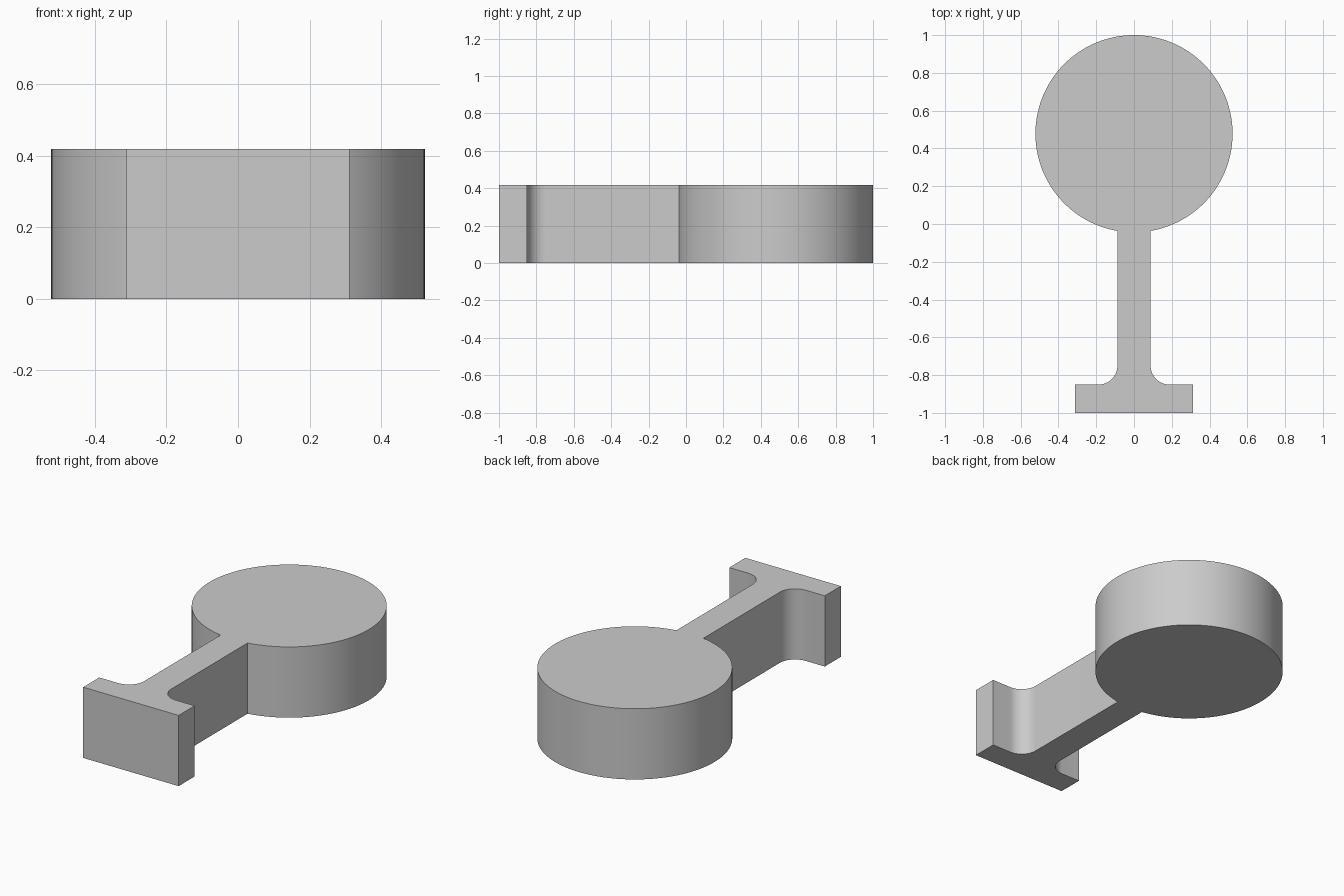
import bpy
import bmesh
from math import asin, cos, sin, pi

cube = bpy.data.objects.get("Cube")
if cube:
    bpy.data.objects.remove(cube, do_unlink=True)

HEIGHT = 0.418
RADIUS = 0.522            # round head
HEAD_Y = 1 - RADIUS
STEM = 0.088              # half width of the stem
FOOT = 0.312              # half width of the foot
FOOT_Y = -0.85            # inner face of the foot
FILLET = 0.1


def arc(cx, cy, r, start, end, steps):
    """Points along an arc, both ends included."""
    angles = [start + (end - start) * i / steps for i in range(steps + 1)]
    return [(cx + r * cos(a), cy + r * sin(a)) for a in angles]


# Right-hand half of the outline: foot, fillet, stem, then half the head
half = [(FOOT, -1), (FOOT, FOOT_Y)]
half += arc(STEM + FILLET, FOOT_Y + FILLET, FILLET, 1.5 * pi, pi, 16)
half += arc(0, HEAD_Y, RADIUS, asin(STEM / RADIUS) - pi / 2, pi / 2, 64)
outline = half + [(-x, y) for x, y in reversed(half[:-1])]

# Extrude the outline into a solid
bm = bmesh.new()
base = bm.faces.new([bm.verts.new((x, y, 0)) for x, y in outline])
top = bmesh.ops.extrude_face_region(bm, geom=[base], use_keep_orig=True)
bmesh.ops.translate(bm, vec=(0, 0, HEIGHT),
                    verts=[v for v in top["geom"] if isinstance(v, bmesh.types.BMVert)])
bmesh.ops.recalc_face_normals(bm, faces=bm.faces)
mesh = bpy.data.meshes.new("round_head_stand")
bm.to_mesh(mesh)
bm.free()
body = bpy.data.objects.new("round_head_stand", mesh)
bpy.context.collection.objects.link(body)

# Plain grey finish
grey = bpy.data.materials.new("light_grey")
grey.use_nodes = True
colour = (0.6, 0.6, 0.6, 1)
grey.diffuse_color = colour
grey.node_tree.nodes["Principled BSDF"].inputs["Base Color"].default_value = colour
mesh.materials.append(grey)

# Smooth curved walls, sharp edges elsewhere
bpy.ops.object.select_all(action="DESELECT")
body.select_set(True)
bpy.context.view_layer.objects.active = body
bpy.ops.object.shade_smooth_by_angle(angle=pi / 6)
